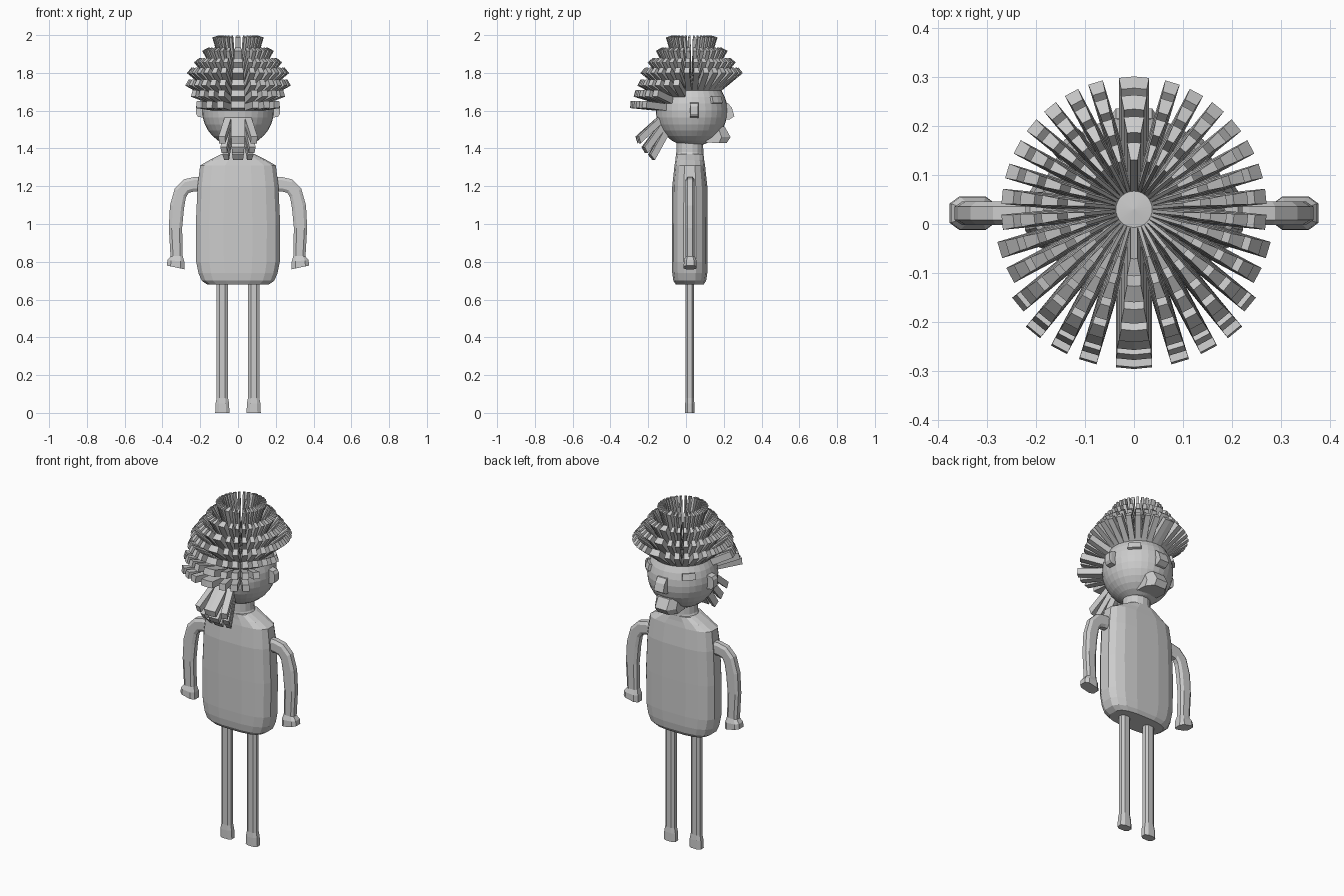
import bpy, bmesh, math
from mathutils import Vector

if "Cube" in bpy.data.objects:
    bpy.data.objects.remove(bpy.data.objects["Cube"])

grey = bpy.data.materials.new("light grey")
grey.diffuse_color = (0.6, 0.6, 0.6, 1)
grey.use_nodes = True
grey.node_tree.nodes["Principled BSDF"].inputs["Base Color"].default_value = grey.diffuse_color


def finish(name, bm, loc=(0, 0, 0)):
    bmesh.ops.recalc_face_normals(bm, faces=bm.faces)
    me = bpy.data.meshes.new(name)
    bm.to_mesh(me)
    bm.free()
    me.materials.append(grey)
    ob = bpy.data.objects.new(name, me)
    ob.location = loc
    bpy.context.collection.objects.link(ob)
    return ob


def loft(name, rings):
    """Skin a list of equal-length point rings and cap both ends."""
    bm = bmesh.new()
    vs = [[bm.verts.new(p) for p in r] for r in rings]
    n = len(vs[0])
    for a, b in zip(vs, vs[1:]):
        for i in range(n):
            j = (i + 1) % n
            bm.faces.new((a[i], a[j], b[j], b[i]))
    bm.faces.new(vs[0])
    bm.faces.new(vs[-1])
    return finish(name, bm)


def oval(n, power, rx, ry):
    """Points of a superellipse; power 2 is an ellipse, higher is boxier."""
    pts = []
    for i in range(n):
        a = math.tau * (i + 0.5) / n
        c, s = math.cos(a), math.sin(a)
        pts.append((math.copysign(abs(c) ** (2 / power), c) * rx,
                    math.copysign(abs(s) ** (2 / power), s) * ry))
    return pts


def upright(name, sections, n, power, cx=0, cy=0.02):
    """Loft of horizontal sections given as (z, half width, half depth)."""
    return loft(name, [[(cx + x, cy + y, z) for x, y in oval(n, power, rx, ry)]
                       for z, rx, ry in sections])


def direction(az, el):
    a, e = math.radians(az), math.radians(el)
    return Vector((math.cos(a) * math.cos(e), math.sin(a) * math.cos(e), math.sin(e)))


# Torso, shoulders and neck
upright("torso", [(0.68, 0.165, 0.075), (0.70, 0.195, 0.088), (0.74, 0.212, 0.094),
                  (0.80, 0.224, 0.096), (1.0, 0.226, 0.096), (1.2, 0.217, 0.094),
                  (1.31, 0.203, 0.082), (1.34, 0.15, 0.077), (1.37, 0.09, 0.074)], 16, 3)
upright("neck", [(1.34, 0.10, 0.075), (1.38, 0.078, 0.073), (1.45, 0.075, 0.072)], 16, 2)

for side, word in ((-1, "left"), (1, "right")):
    # Leg with a slightly flared foot
    upright(word + "_leg", [(0, 0.04, 0.027), (0.05, 0.038, 0.026), (0.08, 0.032, 0.023),
                            (0.72, 0.032, 0.023)], 8, 2.6, side * 0.083)
    # Bent arm ending in a boxy hand: (x, z, tilt, half width, half depth)
    path = [(0.18, 1.21, 0, 0.04, 0.025), (0.235, 1.21, 0, 0.04, 0.025),
            (0.275, 1.20, -20, 0.04, 0.025), (0.305, 1.165, -50, 0.04, 0.025),
            (0.323, 1.09, -76, 0.04, 0.025), (0.331, 0.98, -90, 0.037, 0.025),
            (0.325, 0.83, -92, 0.034, 0.025), (0.329, 0.805, -85, 0.047, 0.035),
            (0.330, 0.77, -78, 0.05, 0.036)]
    rings = []
    for x, z, tilt, w, d in path:
        t = math.radians(tilt)
        rings.append([(side * (x - math.sin(t) * u), 0.022 + v, z + math.cos(t) * u)
                      for u, v in oval(8, 3.2, w, d)])
    loft(word + "_arm", rings)
    # Ear
    loft(word + "_ear", [[(side * x, 0.043 + sy * d, 1.603 + sz * h)
                          for sy, sz in ((-1, -1), (1, -1), (1, 1), (-1, 1))]
                         for x, d, h in ((0.16, 0.022, 0.045), (0.212, 0.022, 0.035),
                                         (0.222, 0.02, 0.02))])

# Nose: side profile (y, z) given thickness across x
nose = [(0.18, 1.645), (0.222, 1.64), (0.243, 1.615), (0.256, 1.57), (0.23, 1.553), (0.18, 1.55)]
loft("nose", [[(x, y, z) for y, z in nose] for x in (-0.03, 0.03)])
# Mouth and jaw
jaw = [(0.10, 1.47), (0.11, 1.432), (0.215, 1.428), (0.236, 1.46), (0.205, 1.515), (0.14, 1.53)]
loft("mouth", [[(x, y - inset * (y - 0.1), z) for y, z in jaw]
               for x, inset in ((-0.068, 0.35), (-0.037, 0), (0.037, 0), (0.068, 0.35))])

# Head: sphere whose faces are extruded into hair spikes and eyes
R = 0.19
bm = bmesh.new()
bmesh.ops.create_uvsphere(bm, u_segments=32, v_segments=16, radius=R)
# row elevation: (tip radius, half-angle of coverage around the back, tip droop)
ROWS = {73: (0.41, 181, 0), 62: (0.368, 181, 0), 51: (0.345, 181, 0), 39: (0.335, 181, 0),
        28: (0.315, 75, 0), 17: (0.315, 60, 0), 6: (0.325, 40, 0),
        -17: (0.33, 20, 11), -28: (0.33, 20, 11), -39: (0.33, 20, 9)}


def place(f):
    c = f.calc_center_median()
    return (math.degrees(math.atan2(c.y, c.x)),
            math.degrees(math.asin(c.z / c.length)))


def row_of(el):
    return next((k for k in ROWS if abs(k - el) < 3), None)


hair, eyes = [], []
for f in bm.faces:
    az, el = place(f)
    from_back = abs((az + 90 + 180) % 360 - 180)
    row = row_of(el)
    if row is not None and from_back < ROWS[row][1]:
        hair.append(f)
    elif row == 17 and (34 < az < 56 or 124 < az < 146):
        eyes.append(f)

# Eyes: raised pairs of faces
for f in bmesh.ops.extrude_discrete_faces(bm, faces=eyes)["faces"]:
    az, el = place(f)
    bmesh.ops.translate(bm, verts=f.verts, vec=direction(45 if az < 90 else 135, el) * 0.015)

# Hair spikes; the two middle columns run parallel and form one wide strip
for f in bmesh.ops.extrude_discrete_faces(bm, faces=hair)["faces"]:
    az, el = place(f)
    radius, _, droop = ROWS[row_of(el)]
    if abs(abs(az) - 90) < 8:
        az = math.copysign(90, az)
    move = direction(az, el - droop) * radius - direction(az, el) * R * 0.99
    bmesh.ops.translate(bm, verts=f.verts, vec=move)
finish("head_and_hair", bm, (0, 0.03, 1.6))
